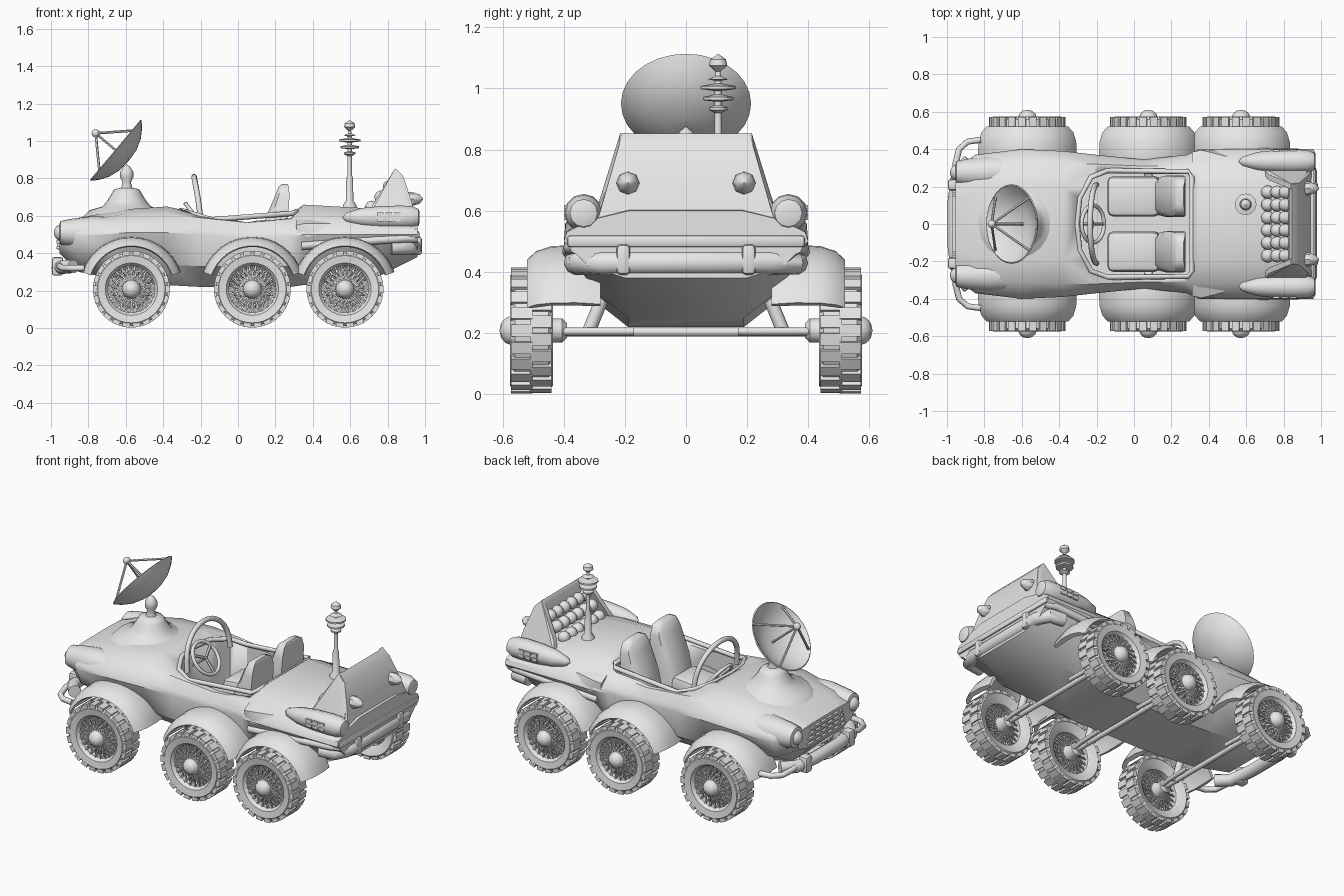
import bpy, bmesh, math
from mathutils import Vector, Matrix

if "Cube" in bpy.data.objects:
    bpy.data.objects.remove(bpy.data.objects["Cube"])

grey = bpy.data.materials.new("plain_grey")
grey.diffuse_color = (0.8, 0.8, 0.8, 1)
grey.use_nodes = True
grey.node_tree.nodes["Principled BSDF"].inputs["Base Color"].default_value = grey.diffuse_color
PI = math.pi


def finish(name, bm, angle=35):
    bmesh.ops.recalc_face_normals(bm, faces=bm.faces)
    me = bpy.data.meshes.new(name)
    bm.to_mesh(me)
    bm.free()
    me.materials.append(grey)
    for p in me.polygons:
        p.use_smooth = True
    me.set_sharp_from_angle(angle=math.radians(angle))
    ob = bpy.data.objects.new(name, me)
    bpy.context.collection.objects.link(ob)
    return ob


def add_loft(bm, rings, loop=False):
    vs = [[bm.verts.new(p) for p in r] for r in rings]
    n = len(vs[0])
    for i in range(len(vs) - (0 if loop else 1)):
        a, b = vs[i], vs[(i + 1) % len(vs)]
        for j in range(n):
            bm.faces.new((a[j], a[(j + 1) % n], b[(j + 1) % n], b[j]))
    if not loop:
        bm.faces.new(vs[0])
        bm.faces.new(vs[-1])


def loft(name, rings, loop=False, angle=35):
    bm = bmesh.new()
    add_loft(bm, rings, loop)
    return finish(name, bm, angle)


def lathe(name, prof, at=(0, 0, 0), axis=(0, 0, 1), n=20, loop=False, angle=35):
    q = Vector((0, 0, 1)).rotation_difference(Vector(axis))
    rings = [[Vector(at) + q @ Vector((max(r, .002) * math.cos(2 * PI * k / n),
              max(r, .002) * math.sin(2 * PI * k / n), h)) for k in range(n)] for r, h in prof]
    return loft(name, rings, loop, angle)


def add_tube(bm, path, r, n=8, loop=False):
    pts = [Vector(p) for p in path]
    rings, m, side = [], len(pts), None
    for i, p in enumerate(pts):
        a = pts[(i - 1) % m] if loop or i else p
        b = pts[(i + 1) % m] if loop or i < m - 1 else p
        t = (b - a).normalized()
        side = t.orthogonal() if side is None else side - t * side.dot(t)
        side.normalize()
        up = t.cross(side)
        rings.append([p + r * (side * math.cos(2 * PI * k / n) + up * math.sin(2 * PI * k / n))
                      for k in range(n)])
    add_loft(bm, rings, loop)


def tubes(name, paths, r, n=8, loop=False):
    bm = bmesh.new()
    for p in paths:
        add_tube(bm, p, r, n, loop)
    return finish(name, bm, 50)


def boxes(name, items, bevel=0.0):
    bm = bmesh.new()
    for c, s, rot in items:
        m = Matrix.Translation(c) @ Matrix.Rotation(rot, 4, 'Y') @ Matrix.Diagonal((*s, 1))
        bmesh.ops.create_cube(bm, size=1, matrix=m)
    if bevel:
        bmesh.ops.bevel(bm, geom=list(bm.edges), offset=bevel, segments=2, affect='EDGES', profile=.5)
    return finish(name, bm)


def balls(name, items):
    bm = bmesh.new()
    for c, r in items:
        bmesh.ops.create_uvsphere(bm, u_segments=12, v_segments=8, radius=r, matrix=Matrix.Translation(c))
    return finish(name, bm, 60)


def hull(name, pts):
    bm = bmesh.new()
    for p in pts:
        bm.verts.new(p)
    bmesh.ops.convex_hull(bm, input=bm.verts)
    return finish(name, bm)


# body shell: x, keel z/w, chine z/w, beltline z/w, shoulder z/w, top centre z
stations = [(-.955, .40, .15, .43, .26, .49, .28, .54, .22, .545),
            (-.85, .30, .18, .38, .32, .49, .37, .57, .28, .59),
            (-.6, .25, .19, .36, .34, .51, .40, .61, .31, .635),
            (-.38, .23, .19, .34, .33, .51, .39, .61, .32, .65),
            (-.2, .22, .19, .33, .33, .50, .37, .59, .32, .61),
            (.05, .22, .19, .33, .32, .48, .345, .565, .31, .565),
            (.28, .22, .19, .33, .33, .49, .37, .58, .31, .61),
            (.35, .23, .19, .34, .33, .50, .40, .60, .32, .66),
            (.7, .25, .19, .36, .33, .50, .40, .60, .31, .64),
            (.96, .38, .20, .42, .32, .50, .40, .57, .31, .60)]
rings = []
for x, z0, w0, z1, w1, z2, w2, z3, w3, zc in stations:
    half = [(w0, z0), (w1, z1), (w2, z2), (w2 - .01, z2 + .03), (w3, z3), (w3 * .6, zc)]
    rings.append([(x, y, z) for y, z in half] + [(x, -y, z) for y, z in reversed(half)])
body = loft("body_shell", rings)

# cockpit opening
rim = [(-.14, .285), (.29, .28), (.31, .25), (.31, -.25), (.29, -.28), (-.14, -.285),
       (-.23, -.25), (-.29, -.14), (-.305, 0), (-.29, .14), (-.23, .25)]
cutter = loft("cockpit_cutter", [[(x, y, z) for x, y in rim] for z in (.33, 1.0)])
cutter.hide_render = cutter.hide_viewport = True
cut = body.modifiers.new("cockpit", 'BOOLEAN')
cut.object, cut.operation, cut.solver = cutter, 'DIFFERENCE', 'EXACT'


def rim_z(x):
    return .568 + max(0, -x - .1) * .3 + max(0, x - .2) * .5


tubes("cockpit_rim", [[(x, y, rim_z(x)) for x, y in rim]], .014, 8, True)

# seats
for s in (1, -1):
    boxes("seat_cushion", [((0, s * .148, .405), (.28, .215, .13), -.08)], .03)
    loft("seat_back", [[(x + dx, s * .148 + y, z) for dx, y in
         ((-t, -w * .7), (-t * .5, -w), (t, -w), (t, w), (-t * .5, w), (-t, w * .7))]
         for x, z, w, t in ((.165, .38, .1, .07), (.2, .56, .11, .065), (.235, .7, .105, .04),
                            (.245, .755, .085, .028), (.25, .77, .05, .015))], angle=50)

# windscreen hoop, steering wheel
tubes("windscreen_hoop", [[(-.2 - .035 * math.sin(a), .21 * math.cos(a), .58 + .23 * math.sin(a) ** .8)
      for a in [PI * k / 16 for k in range(17)]]], .015)
c, u, v = Vector((-.22, 0, .585)), Vector((0, 1, 0)), Vector((-.6, 0, .8))
ring = [c + .1 * (u * math.cos(k * PI / 12) + v * math.sin(k * PI / 12)) for k in range(24)]
tubes("steering_wheel_rim", [ring], .011, 8, True)
tubes("steering_wheel_spokes", [[c, ring[k]] for k in (2, 10, 18)] + [[c, (-.33, 0, .5)]], .009, 6)

# wheel parts, made once around the y axis
tyre = lathe("tyre", [(.14, .45), (.18, .435), (.196, .45), (.196, .56), (.18, .576), (.14, .57),
                      (.125, .55), (.125, .46)], axis=(0, 1, 0), n=36, loop=True)
tread = boxes("tyre_tread", [((.193 * math.sin(a), .475 + .063 * row, .193 * math.cos(a)), (.04, .07, .024), a)
              for row in (0, 1) for a in [2 * PI * (k + row / 2) / 22 for k in range(22)]])


def polar(r, y, a):
    return (r * math.cos(a), y, r * math.sin(a))


spokes = tubes("wheel_spokes", [[polar(.045, y, a), polar(.13, y2, a + d)]
               for k in range(22) for a in [k * PI / 11]
               for d, y, y2 in ((.6, .565, .55), (-.6, .56, .545), (.3, .53, .52),
                                (-.3, .51, .5), (.5, .48, .49), (-.5, .47, .48))], .005, 4)
hub = lathe("wheel_hub", [(0, .39), (.025, .39), (.04, .405), (.04, .44), (.05, .47), (.05, .57), (.042, .59),
                          (.025, .605), (0, .61)], axis=(0, 1, 0), n=14)
# fender arch
section = [(.28, .265), (.36, .28), (.44, .276), (.49, .26), (.52, .232), (.505, .226), (.44, .252), (.28, .247)]
fender = loft("fender", [[polar(r, y, math.radians(19 + 142 * k / 16)) for y, r in section] for k in range(17)])
wheel_x = (-.57, .077, .572)
for i, x in enumerate(wheel_x):
    for s in (0, 1):
        for part in (tyre, tread, spokes, hub, fender):
            ob = part if i == s == 0 else part.copy()
            if ob is not part:
                bpy.context.collection.objects.link(ob)
            ob.location = (x, 0, .208)
            ob.rotation_euler.z = s * PI
# axles and suspension
tubes("axles", [[(x, -.43, .203), (x, .43, .203)] for x in wheel_x], .015)
tubes("suspension_arms", [[(x, s * .255, .36), (x, s * .32, .2)] for x in wheel_x for s in (1, -1)], .022)
tubes("control_rods", [[(x + .04, s * .17, .205), (x + .035, s * .33, .205), (x + .02, s * .42, .205)]
                       for x in wheel_x for s in (1, -1)], .013)

for s in (1, -1):
    # headlight pods and lenses
    lathe("headlight_pod", [(.045, -.955), (.062, -.95), (.073, -.9), (.088, -.78), (.08, -.6), (.05, -.45), (0, -.38)],
          (0, s * .275, .51), (1, 0, 0), 18)
    balls("headlight_lens", [((-.94, s * .275, .51), .045)])
    # tail pods with vents
    lathe("tail_pod", [(0, .56), (.025, .58), (.05, .66), (.06, .76), (.063, .87), (.06, .93), (.045, .965), (.03, .97)],
          (0, s * .335, .592), (1, 0, 0), 12)
    boxes("pod_vents", [((.76 + .045 * k, s * .393, z), (.035, .012, .02), 0) for k in (0, 1, 2) for z in (.58, .608)])
    lathe("tail_light", [(.036, .89), (.038, .93), (.025, .97), (0, .99)], (0, s * .19, .69), (1, 0, 0), 8)
    # side intakes behind the cockpit
    hull("side_intake", [(x, s * y, z) for x, y, z in ((.31, .33, .58), (.37, .33, .585), (.31, .385, .55), (.36, .395, .56),
                                                      (.32, .38, .49), (.37, .4, .49), (.5, .39, .5), (.5, .36, .56))])
    # curved corner guards and rails
    tubes("front_corner_guard", [[(-.94, s * .24, .34), (-.955, s * .32, .33), (-.935, s * .4, .32),
                                  (-.89, s * .44, .32), (-.82, s * .45, .32)]], .017)
    tubes("rear_side_rail", [[(.34, s * .375, .44), (.6, s * .385, .46), (.9, s * .38, .48), (.955, s * .36, .48)]], .022)
    boxes("bumper_posts", [((-.965, s * .21, .33), (.06, .06, .1), 0), ((.955, s * .205, .44), (.055, .045, .1), 0)], .014)

# bumpers and grille
tubes("front_bumper", [[(-.88, -.34, .33), (-.94, -.27, .325), (-.96, -.12, .325), (-.96, .12, .325),
                        (-.94, .27, .325), (-.88, .34, .33)]], .037, 10)
tubes("rear_bumper", [[(.82, -.36, .43), (.91, -.35, .43), (.94, -.28, .43), (.94, .28, .43), (.91, .35, .43),
                       (.82, .36, .43)]], .04, 10)
boxes("rear_ledge", [((.92, 0, .5), (.1, .78, .04), 0)], .012)
boxes("grille_bars", [((-.955, 0, .43 + .03 * k), (.03, .36 - .02 * k, .014), 0) for k in range(4)]
      + [((-.955, .06 * k, .475), (.025, .014, .11), 0) for k in (-2, -1, 0, 1, 2)])

# rear engine housing: back panel, side fins, bulbs between them
hull("engine_housing", [(x, s * y, z) for s in (1, -1) for x, y, z in
     ((.81, .29, .58), (.96, .30, .53), (.93, .26, .67), (.83, .22, .83), (.845, .21, .852), (.885, .22, .81))])
for s in (1, -1):
    hull("engine_side_fin", [(x, s * (y - d), z) for d in (0, .03) for x, y, z in
         ((.69, .30, .58), (.93, .30, .58), (.72, .265, .66), (.92, .26, .67), (.84, .215, .855), (.88, .22, .81))])
balls("engine_bulbs", [((x, -.17 + .068 * k, z), .036) for k in range(6)
                       for x, z in ((.715, .645), (.765, .70), (.81, .755))])

# dish pedestal
lathe("dish_pedestal", [(.25, .58), (.2, .63), (.13, .65), (.105, .68), (.08, .72), (.068, .742), (.03, .75),
                        (.022, .78), (.035, .805), (.035, .835), (.02, .86), (0, .875)], (-.595, 0, 0), angle=50)
# dish bowl, feed and struts
d = Vector((-.765, 0, .644))
e = Vector((.644, 0, .765))
centre = Vector((-.65, 0, .948))
lathe("dish", [(0, -.085), (.07, -.08), (.13, -.06), (.18, -.028), (.213, .004), (.207, .008), (.17, -.022),
               (.12, -.053), (.06, -.071), (0, -.075)], centre, d, 28)
feed = centre + d * .145
balls("dish_feed", [(feed, .022)])
tubes("dish_struts", [[feed, centre + .2 * (e * math.cos(a) + Vector((0, 1, 0)) * math.sin(a))]
                      for a in (PI / 4, 3 * PI / 4, 5 * PI / 4, 7 * PI / 4)] + [[feed, centre - d * .08]], .007, 6)

# antenna mast with discs
lathe("antenna", [(.04, .62), (.035, .66), (.02, .68), (.018, .8), (.012, .82), (.012, .92), (.03, .93), (.03, .938),
                  (.012, .945), (.012, .957), (.05, .962), (.05, .972), (.012, .98), (.012, .992), (.058, .998),
                  (.058, 1.008), (.012, 1.016), (.01, 1.025), (.034, 1.03), (.01, 1.04), (.008, 1.055), (.03, 1.075),
                  (.026, 1.095), (0, 1.112)], (.597, .105, 0), n=12)
